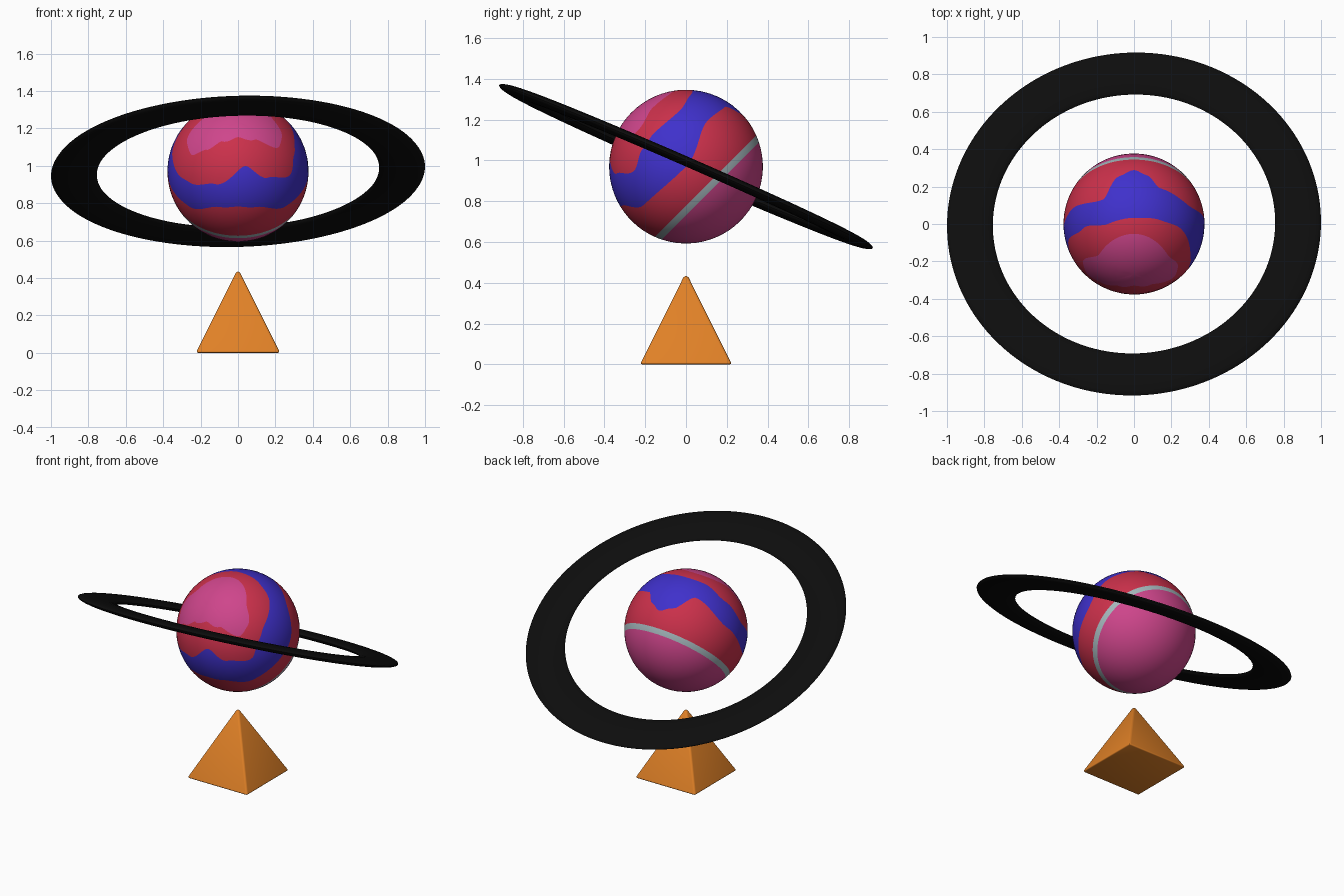
import bpy, bmesh, math
from mathutils import Vector, Matrix

if "Cube" in bpy.data.objects:
    bpy.data.objects.remove(bpy.data.objects["Cube"])


def material(name, rgb):
    m = bpy.data.materials.new(name)
    m.diffuse_color = (*rgb, 1)
    m.use_nodes = True
    m.node_tree.nodes["Principled BSDF"].inputs["Base Color"].default_value = m.diffuse_color
    return m


pink = material("pink", (0.62, 0.06, 0.26))
red = material("red", (0.60, 0.03, 0.07))
blue = material("blue", (0.05, 0.03, 0.60))
grey = material("pale_grey", (0.37, 0.47, 0.50))
orange = material("orange", (0.75, 0.22, 0.02))
black = material("black", (0.004, 0.004, 0.004))

CENTRE = Vector((0, 0, 0.97))
R = 0.377


def finish(name, bm, mats, angle=40):
    bmesh.ops.recalc_face_normals(bm, faces=bm.faces)
    me = bpy.data.meshes.new(name)
    bm.to_mesh(me)
    bm.free()
    ob = bpy.data.objects.new(name, me)
    bpy.context.collection.objects.link(ob)
    for m in mats:
        me.materials.append(m)
    bpy.ops.object.select_all(action='DESELECT')
    ob.select_set(True)
    bpy.context.view_layer.objects.active = ob
    bpy.ops.object.shade_smooth_by_angle(angle=math.radians(angle))
    return ob


def wave(keys, a):
    """Smooth interpolation of (azimuth, polar angle) keys, in degrees."""
    for (a0, p0), (a1, p1) in zip(keys, keys[1:]):
        if a0 <= a <= a1:
            f = (a - a0) / (a1 - a0)
            return p0 + (p1 - p0) * f * f * (3 - 2 * f)
    return keys[-1][1]


# planet: sphere whose rows follow the wavy colour borders around a tilted pole
cap_edge = [(-180, 37), (-115, 33), (-82, 47), (-63, 48), (-50, 36), (-36, 23), (0, 16),
            (40, 22), (64, 40), (81, 39), (115, 32), (180, 37)]
blue_top = [(-180, 50), (-150, 49), (-120, 58), (-88, 69), (-65, 70), (-48, 67), (-22, 58),
            (9, 41), (31, 55), (55, 64), (73, 56), (90, 53), (125, 55), (150, 52), (180, 50)]
blue_low = [(-180, 95), (-168, 89), (-152, 70), (-111, 82), (-70, 90), (-43, 89), (-15, 77),
            (0, 75), (15, 77), (42, 88), (90, 90), (130, 77), (158, 79), (170, 90), (180, 95)]
borders = [[(-180, d), (180, d)] for d in (0, 111, 116.5, 180)]
borders = [borders[0], cap_edge, blue_top, blue_low] + borders[1:]
rows_per_band = [7, 5, 7, 7, 2, 12]

s = math.sqrt(0.5)
pole, low, side = Vector((0, -s, s)), Vector((0, -s, -s)), Vector((1, 0, 0))
COLS = 120
bm = bmesh.new()
grid = []
for c in range(COLS):
    az = -180 + 360 * c / COLS
    edges = [wave(b, az) for b in borders]
    polar = [edges[0]]
    for i, n in enumerate(rows_per_band):
        polar += [edges[i] + (edges[i + 1] - edges[i]) * (k + 1) / n for k in range(n)]
    a = math.radians(az)
    around = low * math.cos(a) + side * math.sin(a)
    grid.append([bm.verts.new(CENTRE + R * (pole * math.cos(math.radians(p)) +
                                            around * math.sin(math.radians(p)))) for p in polar])
band = [i for i, n in enumerate(rows_per_band) for _ in range(n)]
slot = [0, 1, 2, 1, 3, 0]
for c in range(COLS):
    g, h = grid[c], grid[(c + 1) % COLS]
    for r, b in enumerate(band):
        f = bm.faces.new((g[r], g[r + 1], h[r + 1], h[r]))
        f.material_index = slot[b]
bmesh.ops.remove_doubles(bm, verts=bm.verts, dist=1e-5)
finish("planet", bm, [pink, red, blue, grey], 60)

# tilted ring: flattened torus
bm = bmesh.new()
normal = Vector((-0.03, 0.436, 1)).normalized()
turn = Vector((0, 0, 1)).rotation_difference(normal).to_matrix().to_4x4()
SEG, SIDES = 160, 24
loops = []
for i in range(SEG):
    a = math.tau * i / SEG
    loop = []
    for j in range(SIDES):
        b = math.tau * j / SIDES
        r = 0.8775 + 0.1225 * math.cos(b)
        loop.append(bm.verts.new((r * math.cos(a), r * math.sin(a), 0.024 * math.sin(b))))
    loops.append(loop)
for i in range(SEG):
    p, q = loops[i], loops[(i + 1) % SEG]
    for j in range(SIDES):
        k = (j + 1) % SIDES
        bm.faces.new((p[j], q[j], q[k], p[k]))
bm.transform(Matrix.Translation(CENTRE) @ turn)
finish("ring", bm, [black], 60)

# pyramid stand with softened edges
bm = bmesh.new()
w = 0.225
base = [bm.verts.new((x * w, y * w, 0)) for x, y in ((-1, -1), (1, -1), (1, 1), (-1, 1))]
tip = bm.verts.new((0, 0, 0.452))
bm.faces.new(base[::-1])
for i in range(4):
    bm.faces.new((base[i], base[(i + 1) % 4], tip))
bmesh.ops.bevel(bm, geom=bm.edges[:], offset=0.012, segments=4, profile=0.5,
                affect='EDGES', clamp_overlap=True)
finish("pyramid_stand", bm, [orange], 40)
